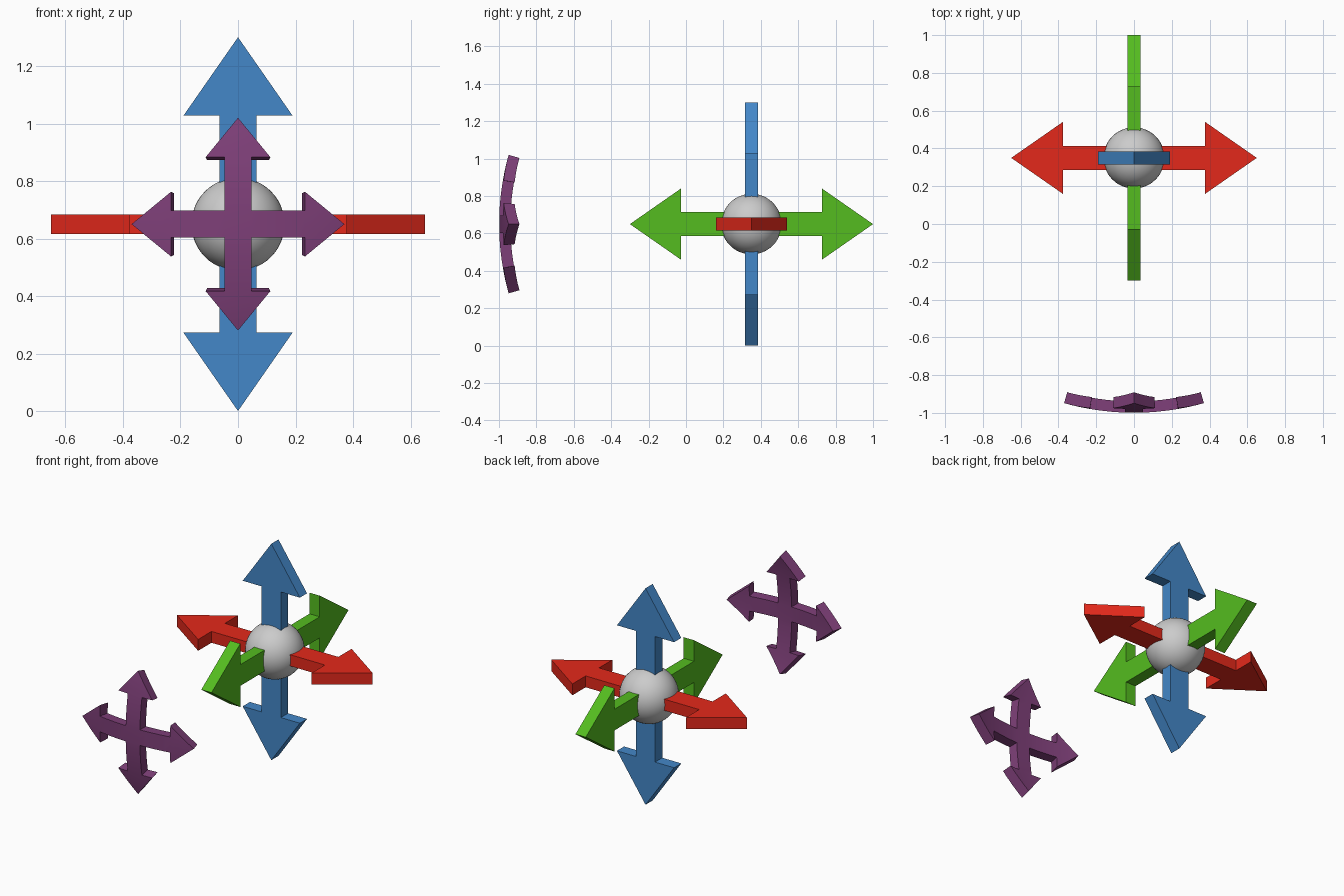
import bpy, bmesh
from math import sqrt
from mathutils import Vector

if "Cube" in bpy.data.objects:
    bpy.data.objects.remove(bpy.data.objects["Cube"])

CENTRE = Vector((0, 0.35, 0.65))


def material(name, rgb):
    m = bpy.data.materials.new(name)
    m.diffuse_color = (*rgb, 1)
    m.use_nodes = True
    m.node_tree.nodes["Principled BSDF"].inputs["Base Color"].default_value = m.diffuse_color
    return m


def finish(bm, name, mat):
    bmesh.ops.recalc_face_normals(bm, faces=bm.faces[:])
    mesh = bpy.data.meshes.new(name)
    bm.to_mesh(mesh)
    bm.free()
    obj = bpy.data.objects.new(name, mesh)
    obj.location = CENTRE
    mesh.materials.append(mat)
    bpy.context.collection.objects.link(obj)
    return obj


def double_arrow(name, along, across, mat, tip=0.65, base=0.377,
                 head=0.19, shaft=0.0635, half=0.034):
    """Flat two-headed arrow: outline swept through its thickness."""
    along, across = Vector(along), Vector(across)
    normal = along.cross(across)
    side = [(tip, 0), (base, head), (base, shaft)]
    side += [(-u, v) for u, v in reversed(side)]
    outline = side + [(u, -v) for u, v in reversed(side[1:-1])]
    bm = bmesh.new()
    face = bm.faces.new([bm.verts.new(along * u + across * v - normal * half)
                         for u, v in outline])
    new = bmesh.ops.extrude_face_region(bm, geom=[face])["geom"]
    bmesh.ops.translate(bm, vec=normal * 2 * half,
                        verts=[g for g in new if isinstance(g, bmesh.types.BMVert)])
    finish(bm, name, mat)


# Central ball
bpy.ops.mesh.primitive_uv_sphere_add(segments=48, ring_count=24, radius=0.162,
                                     location=CENTRE)
bpy.context.object.name = "centre_ball"
bpy.ops.object.shade_smooth()

# Three axis arrows
X, Y, Z = (1, 0, 0), (0, 1, 0), (0, 0, 1)
double_arrow("side_arrow", X, Y, material("red", (0.776, 0.022, 0.011)))
double_arrow("depth_arrow", Y, Z, material("green", (0.089, 0.507, 0.014)))
double_arrow("vertical_arrow", Z, X, material("blue", (0.057, 0.243, 0.578)))


# Four-way arrow pad, curved as a patch of a large sphere around the ball
def curved_cross(name, mat, radius=1.35, thick=0.06, tip=0.37, base=0.233,
                 head=0.1125, shaft=0.047, steps=5):
    bm = bmesh.new()

    def strip(rows, turn):
        for r0, r1 in zip(rows, rows[1:]):
            for i in range(len(r0) - 1):
                quad = []
                for u, v in (r0[i], r0[i + 1], r1[i + 1], r1[i]):
                    for _ in range(turn):
                        u, v = -v, u
                    if not any((u - a)**2 + (v - b)**2 < 1e-10 for a, b in quad):
                        quad.append((u, v))
                if len(quad) > 2:
                    bm.faces.new([bm.verts.new((u, 0, v)) for u, v in quad])

    shaft_rows = [[(shaft + (base - shaft) * i / steps, s * shaft) for s in (-1, 1)]
                  for i in range(steps + 1)]
    k = shaft / head
    head_rows = [[(base + (tip - base) * i / 4, s * head * (1 - i / 4))
                  for s in (-1, -k, k, 1)] for i in range(5)]
    strip([[(-shaft, -shaft), (-shaft, shaft)], [(shaft, -shaft), (shaft, shaft)]], 0)
    for turn in range(4):
        strip(shaft_rows, turn)
        strip(head_rows, turn)
    bmesh.ops.remove_doubles(bm, verts=bm.verts[:], dist=1e-4)
    bmesh.ops.recalc_face_normals(bm, faces=bm.faces[:])
    for v in bm.verts:
        v.co.y = -sqrt(radius**2 - v.co.x**2 - v.co.z**2)
    new = bmesh.ops.extrude_face_region(bm, geom=bm.faces[:])["geom"]
    for g in new:
        if isinstance(g, bmesh.types.BMVert):
            g.co *= (radius - thick) / radius
    return finish(bm, name, mat)


pad = curved_cross("curved_four_way_arrow", material("purple", (0.21, 0.05, 0.19)))
bpy.ops.object.select_all(action='DESELECT')
pad.select_set(True)
bpy.context.view_layer.objects.active = pad
bpy.ops.object.shade_smooth_by_angle(angle=0.5)
